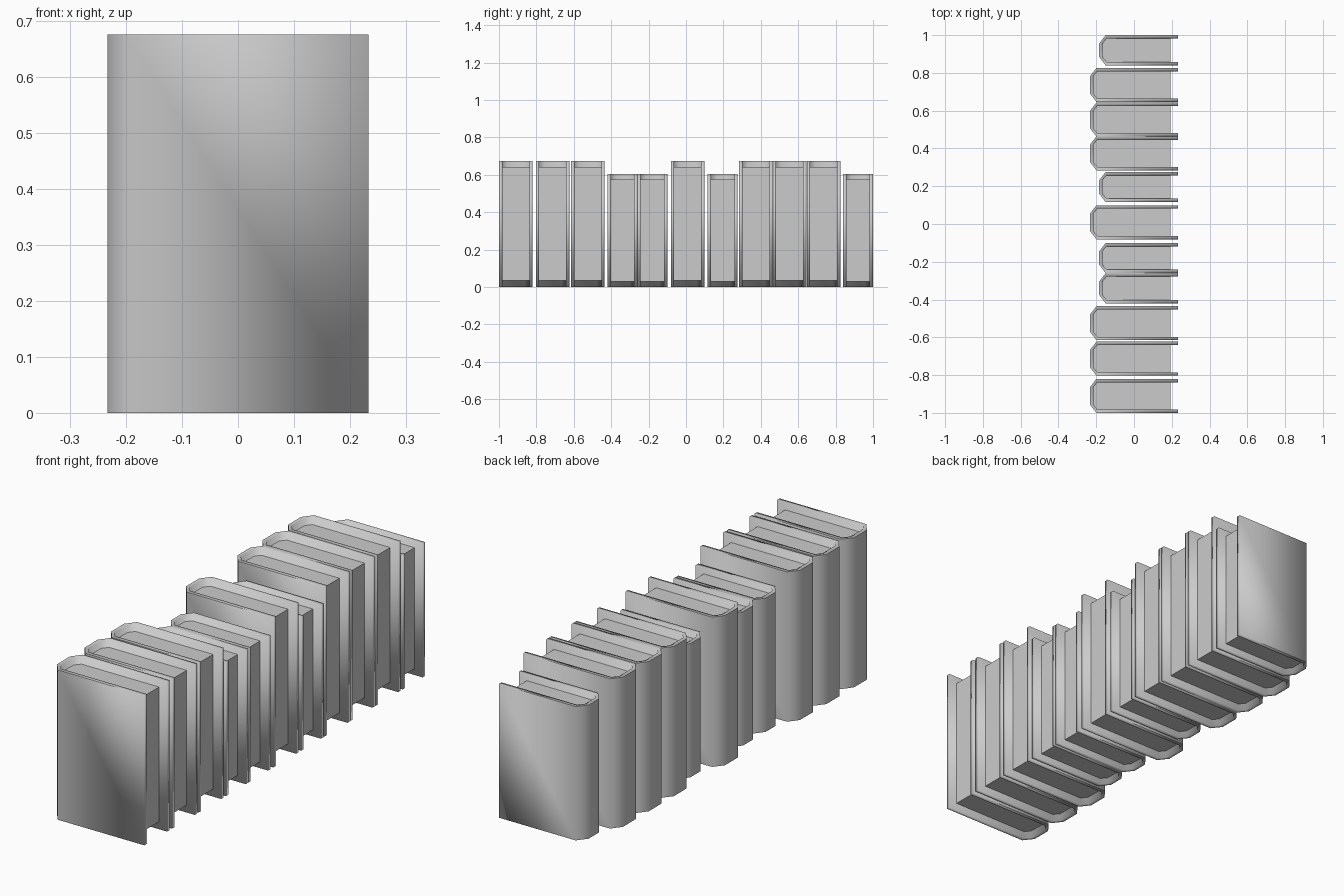
import bpy
import bmesh

cube = bpy.data.objects.get("Cube")
if cube:
    bpy.data.objects.remove(cube, do_unlink=True)

grey = bpy.data.materials.new("plain grey")
grey.use_nodes = True
COLOUR = (0.6, 0.6, 0.6, 1)
grey.diffuse_color = COLOUR
grey.node_tree.nodes["Principled BSDF"].inputs["Base Color"].default_value = COLOUR

BOARD = 0.018      # cover thickness
COVER_END = 0.233  # open side of the covers
PAGE_END = 0.193   # open side of the page block
CHAMFER = 0.034


def outline(spine, half, inset, end):
    """Half-hexagon book outline, open towards +x."""
    corner, flat = spine + CHAMFER + inset * 0.3, half - 0.044
    return [(end, -half + inset), (corner, -half + inset), (spine + inset, -flat),
            (spine + inset, flat), (corner, half - inset), (end, half - inset)]


def finish(name, bm, y):
    bmesh.ops.recalc_face_normals(bm, faces=bm.faces)
    mesh = bpy.data.meshes.new(name)
    bm.to_mesh(mesh)
    bm.free()
    mesh.materials.append(grey)
    obj = bpy.data.objects.new(name, mesh)
    obj.location.y = y
    bpy.context.collection.objects.link(obj)


def cover(name, outer, inner, height, y):
    """Bent board: outer wall, inner wall and flat rims, soft except at the outer rims."""
    bm = bmesh.new()
    rings = [[bm.verts.new((px, py, z)) for px, py in points]
             for points, z in ((outer, 0), (outer, height), (inner, height), (inner, 0))]
    for a, b in zip(rings, rings[1:] + rings[:1]):
        for i in range(len(outer) - 1):
            bm.faces.new((a[i], a[i + 1], b[i + 1], b[i]))
    for i in (0, -1):
        bm.faces.new([ring[i] for ring in rings])
    for face in bm.faces:
        face.smooth = True
    for ring in rings[:2]:
        for a, b in zip(ring, ring[1:]):
            bm.edges.get((a, b)).smooth = False
    finish(name, bm, y)


def page_block(name, points, z0, z1, y):
    """Flat-faced block extruded from the plan outline."""
    bm = bmesh.new()
    base = bm.faces.new([bm.verts.new((px, py, z0)) for px, py in points])
    top = bmesh.ops.extrude_face_region(bm, geom=[base], use_keep_orig=True)
    verts = [v for v in top["geom"] if isinstance(v, bmesh.types.BMVert)]
    bmesh.ops.translate(bm, verts=verts, vec=(0, 0, z1 - z0))
    finish(name, bm, y)


def book(number, y, tall):
    half, spine, height, lip = (0.09, -0.233, 0.675, 0.034) if tall else (0.08, -0.184, 0.603, 0.029)
    cover(f"cover_{number}", outline(spine, half, 0, COVER_END),
          outline(spine, half, BOARD, COVER_END), height, y)
    # pages sit back from the top, bottom and open side
    page_block(f"pages_{number}", outline(spine, half, BOARD, PAGE_END), lip, height - lip, y)


# row of books from front to back: (centre, is tall)
ROW = [(-0.91, True), (-0.713, True), (-0.525, True), (-0.34, False),
       (-0.18, False), (0.009, True), (0.196, False), (0.374, True),
       (0.553, True), (0.736, True), (0.92, False)]
for number, (y, tall) in enumerate(ROW, 1):
    book(number, y, tall)
